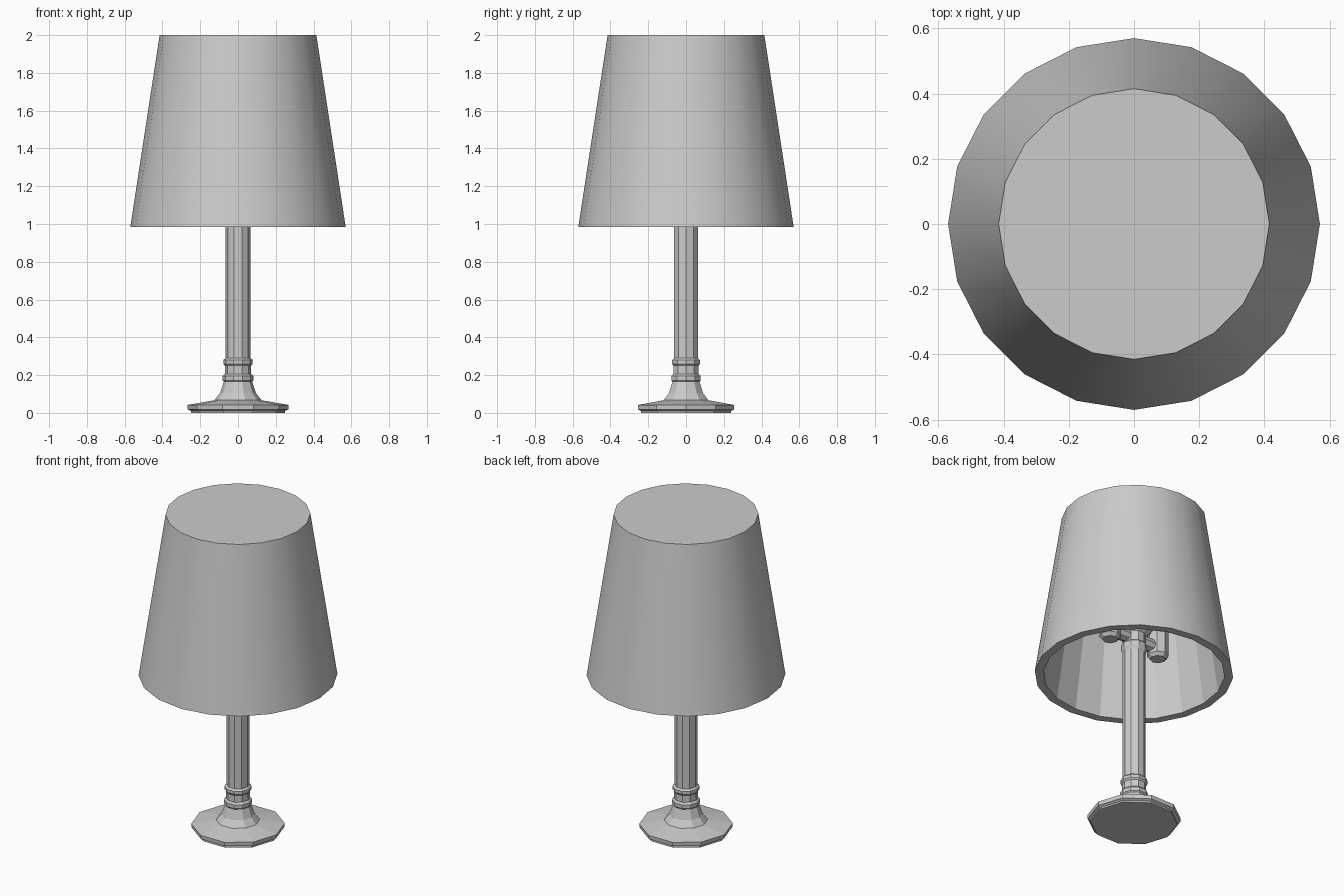
import bpy, bmesh
from math import cos, sin, pi

if "Cube" in bpy.data.objects:
    bpy.data.objects.remove(bpy.data.objects["Cube"])


def lathe(name, profile, sides, centre=(0, 0), smooth_bands=()):
    """Revolve (radius, z) points, capping both ends."""
    bm = bmesh.new()
    rings = [[bm.verts.new((centre[0] + r * cos(2 * pi * i / sides),
                            centre[1] + r * sin(2 * pi * i / sides), z))
              for i in range(sides)] for r, z in profile]
    for k in range(len(rings) - 1):
        a, b = rings[k], rings[k + 1]
        for i in range(sides):
            j = (i + 1) % sides
            f = bm.faces.new((a[i], a[j], b[j], b[i]))
            f.smooth = k in smooth_bands
    bm.faces.new(rings[0])
    bm.faces.new(rings[-1])
    bmesh.ops.recalc_face_normals(bm, faces=bm.faces)
    # keep rims crisp where a smooth band meets a flat face
    for e in bm.edges:
        e.smooth = e.calc_face_angle(0) < 0.6
    mesh = bpy.data.meshes.new(name)
    bm.to_mesh(mesh)
    bm.free()
    ob = bpy.data.objects.new(name, mesh)
    bpy.context.collection.objects.link(ob)
    return ob


# Shade: closed top, hollow underneath, smooth outer wall
lathe("shade", [(0.375, 1.95), (0.52, 0.985), (0.57, 0.985), (0.415, 2.0)],
      20, smooth_bands=(2,))

# Turned base, collar rings and column, flaring into the bulb holder
lathe("base_and_stem", [
    (0.25, 0.0), (0.25, 0.01), (0.266, 0.018), (0.268, 0.042),
    (0.125, 0.067), (0.095, 0.105), (0.075, 0.165),
    (0.081, 0.172), (0.081, 0.195), (0.07, 0.207), (0.07, 0.25),
    (0.078, 0.26), (0.078, 0.28), (0.066, 0.29),
    (0.066, 1.12), (0.075, 1.14), (0.075, 1.17), (0.066, 1.18),
    (0.066, 1.24), (0.11, 1.28), (0.11, 1.32), (0.04, 1.36)], 10)

# Two bulb sockets on short side arms under the shade
for side, label in ((-1, "left"), (1, "right")):
    lathe(label + "_socket", [(0.045, 1.15), (0.063, 1.17), (0.063, 1.34)],
          8, (side * 0.178, 0))
    lathe(label + "_bulb", [(0.04, 1.34), (0.075, 1.41), (0.075, 1.47),
                            (0.035, 1.52)], 8, (side * 0.178, 0))
    bpy.ops.mesh.primitive_cylinder_add(
        vertices=8, radius=0.04, depth=0.14,
        location=(side * 0.10, 0, 1.22), rotation=(0, pi / 2, 0))
    bpy.context.object.name = label + "_arm"
